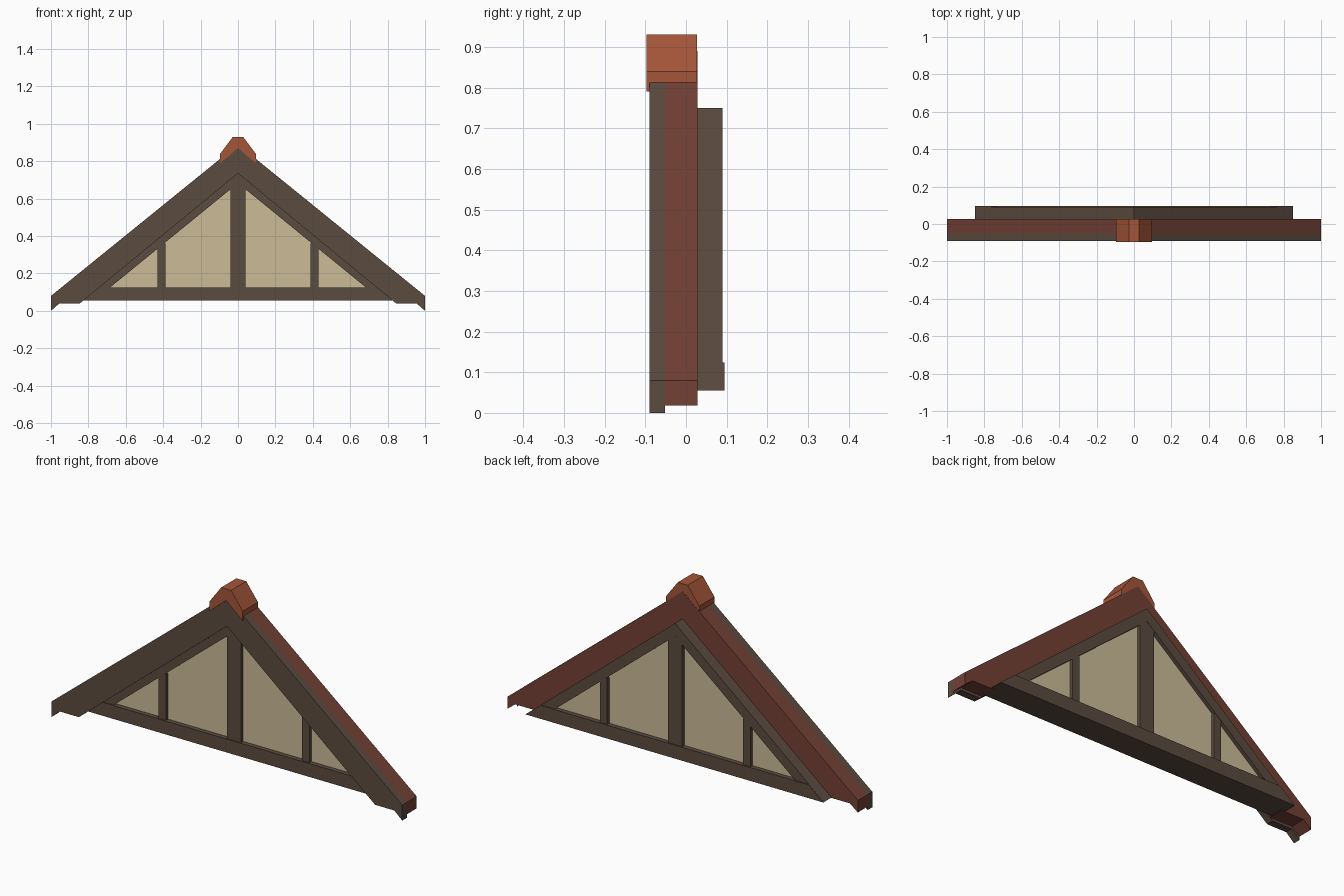
import bpy
import bmesh

cube = bpy.data.objects.get("Cube")
if cube:
    bpy.data.objects.remove(cube, do_unlink=True)


def make_material(name, rgb):
    mat = bpy.data.materials.new(name)
    mat.use_nodes = True
    colour = (*rgb, 1.0)
    mat.diffuse_color = colour
    bsdf = mat.node_tree.nodes["Principled BSDF"]
    bsdf.inputs["Base Color"].default_value = colour
    bsdf.inputs["Roughness"].default_value = 0.9
    return mat


timber = make_material("dark timber", (0.105, 0.07, 0.05))
roof_red = make_material("roof red", (0.17, 0.052, 0.036))
ridge_clay = make_material("ridge clay", (0.37, 0.09, 0.04))
plaster = make_material("cream plaster", (0.6, 0.5, 0.31))


def prism(name, outline, front, back, mat):
    """Extrude an x-z outline from y = front to y = back."""
    bm = bmesh.new()
    face = bm.faces.new([bm.verts.new((x, front, z)) for x, z in outline])
    new = bmesh.ops.extrude_face_region(bm, geom=[face])["geom"]
    for v in new:
        if isinstance(v, bmesh.types.BMVert):
            v.co.y = back
    bmesh.ops.recalc_face_normals(bm, faces=bm.faces)
    mesh = bpy.data.meshes.new(name)
    bm.to_mesh(mesh)
    bm.free()
    mesh.materials.append(mat)
    obj = bpy.data.objects.new(name, mesh)
    bpy.context.collection.objects.link(obj)
    return obj


def mirrored(half):
    """Close a right-hand half outline, given from top centre round to bottom centre."""
    return half + [(-x, z) for x, z in reversed(half) if x > 0]


def post(name, left, right, top, front, back):
    prism(name, [(left, 0.1), (right, 0.1), (right, top), (left, top)], front, back, timber)


# Front bargeboard with notched eaves
prism("bargeboard", mirrored([(0, 0.89), (1, 0.08), (1, 0), (0.955, 0.04),
                              (0.845, 0.04), (0, 0.735)]), -0.09, -0.052, timber)

# Roof slab behind the bargeboard
prism("roof_slab", mirrored([(0, 0.89), (1, 0.08), (1, 0.018), (0.955, 0.053),
                             (0.83, 0.053), (0, 0.735)]), -0.052, 0.028, roof_red)

# Ridge cap straddling the apex
prism("ridge_cap", mirrored([(0.028, 0.93), (0.095, 0.84), (0.095, 0.79),
                             (0, 0.87)]), -0.097, 0.027, ridge_clay)

# Gable frame: rafters and tie beam
prism("gable_rafters", mirrored([(0, 0.75), (0.85, 0.055), (0.77, 0.055),
                                 (0, 0.683)]), -0.035, 0.09, timber)
prism("tie_beam", mirrored([(0.765, 0.124), (0.85, 0.055)]), -0.04, 0.095, timber)

# Upright posts
post("king_post", -0.04, 0.04, 0.68, -0.034, 0.089)
for side, name in ((1, "left"), (-1, "right")):
    inner, outer = sorted((0.388 * side, 0.43 * side))
    post(name + "_post", inner, outer, 0.36, -0.033, 0.088)

# Plaster infill
prism("plaster_panel", mirrored([(0, 0.7), (0.74, 0.09)]), -0.016, 0.071, plaster)
